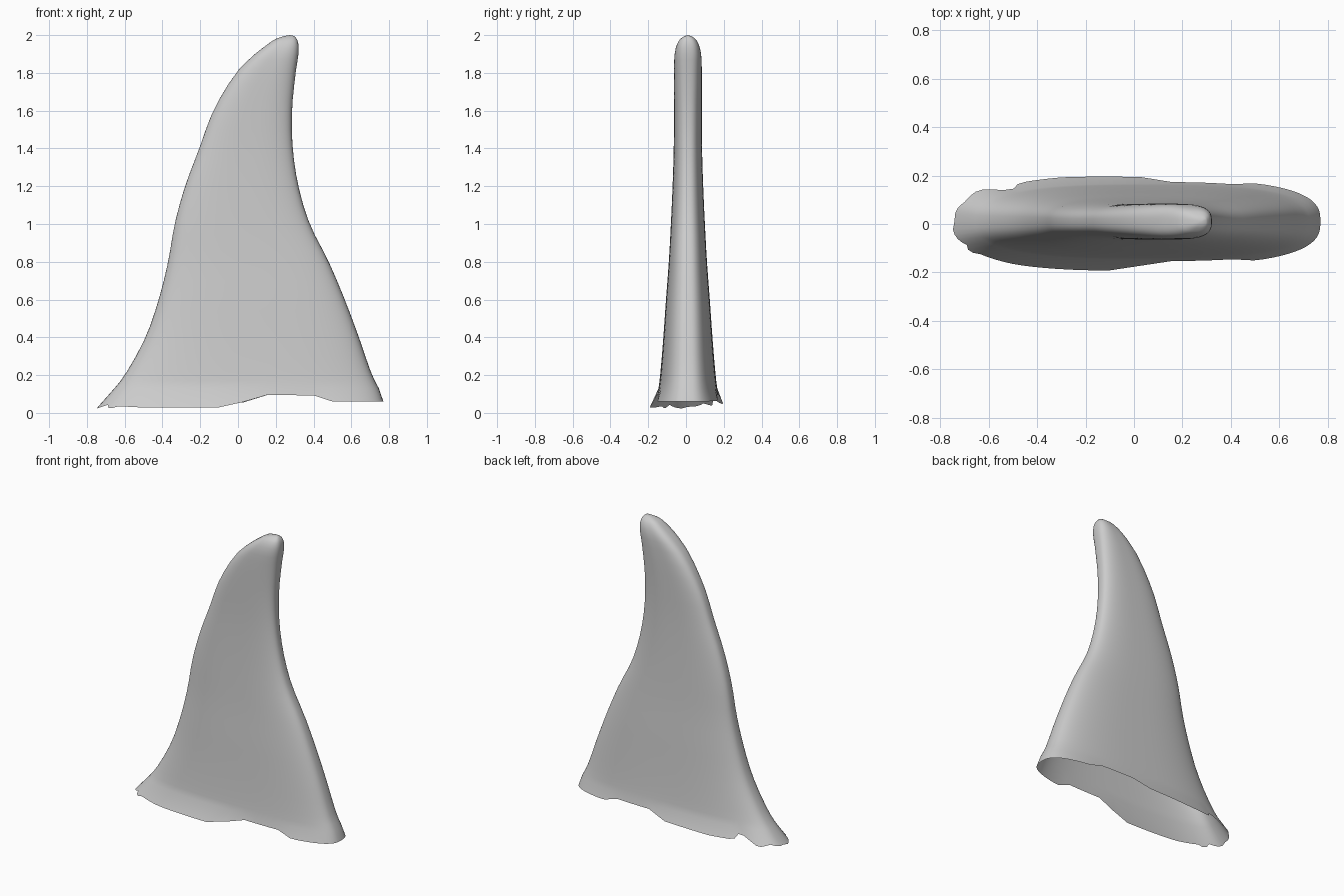
import bpy, bmesh, math

if "Cube" in bpy.data.objects:
    bpy.data.objects.remove(bpy.data.objects["Cube"])

# Fin sections: z, leading edge x, trailing edge x, half thickness
SECTIONS = [
    (0.00, -0.77, 0.785, 0.225), (0.05, -0.725, 0.772, 0.187), (0.10, -0.68, 0.76, 0.162),
    (0.20, -0.60, 0.71, 0.147), (0.40, -0.49, 0.64, 0.13), (0.60, -0.42, 0.565, 0.116),
    (0.80, -0.37, 0.48, 0.101), (1.00, -0.335, 0.38, 0.09), (1.20, -0.28, 0.32, 0.081),
    (1.40, -0.205, 0.29, 0.075), (1.60, -0.13, 0.286, 0.074), (1.80, -0.01, 0.305, 0.074),
    (1.90, 0.09, 0.32, 0.07), (1.95, 0.155, 0.32, 0.058), (1.98, 0.20, 0.311, 0.040),
    (1.995, 0.245, 0.298, 0.018)]
# Torn lower rim: x, z on each side
RIM_FRONT = [(-0.77, 0.0), (-0.68, 0.045), (-0.66, 0.02), (-0.62, 0.035), (-0.48, 0.028),
             (-0.08, 0.028), (0.04, 0.062), (0.05, 0.097), (0.40, 0.092), (0.50, 0.06), (0.78, 0.06)]
RIM_BACK = [(-0.77, 0.0), (-0.70, 0.05), (-0.63, 0.035), (-0.54, 0.10), (-0.48, 0.055),
            (-0.30, 0.047), (0.05, 0.055), (0.12, 0.095), (0.40, 0.095), (0.50, 0.065), (0.78, 0.06)]
SEG, CENTRE_Y, POWER = 80, 0.01, 2.8


def lerp_table(table, v):
    for (a, p), (b, q) in zip(table, table[1:]):
        if v <= b:
            return p + (q - p) * max(0, (v - a) / (b - a))
    return table[-1][1]


def section(z):
    """Smooth (Hermite) interpolation of the section table."""
    n = len(SECTIONS)
    i = max(k for k in range(n - 1) if SECTIONS[k][0] <= z)
    p, q = SECTIONS[i], SECTIONS[i + 1]
    o, r = SECTIONS[max(i - 1, 0)], SECTIONS[min(i + 2, n - 1)]
    h = q[0] - p[0]
    t = (z - p[0]) / h
    out = []
    for c in (1, 2, 3):
        m0 = (q[c] - o[c]) / (q[0] - o[0]) * h
        m1 = (r[c] - p[c]) / (r[0] - p[0]) * h
        out.append((2*t**3 - 3*t*t + 1) * p[c] + (t**3 - 2*t*t + t) * m0
                   + (3*t*t - 2*t**3) * q[c] + (t**3 - t*t) * m1)
    return out


def point(angle, z):
    x0, x1, half = section(z)
    c, s = math.cos(angle), math.sin(angle)
    e = 2 / POWER
    x = (x0 + x1) / 2 + (x1 - x0) / 2 * math.copysign(abs(c) ** e, c)
    return x, CENTRE_Y + half * math.copysign(abs(s) ** e, s), z


bm = bmesh.new()
angles = [2 * math.pi * k / SEG for k in range(SEG)]

# Torn rim ring, then regular rings up to the tip
rim = []
for a in angles:
    table = RIM_BACK if math.sin(a) > 0 else RIM_FRONT
    rim.append(bm.verts.new(point(a, lerp_table(table, point(a, 0.05)[0]))))
rings = [rim]
levels = [0.13, 0.17] + [0.22 + 0.08 * k for k in range(21)] + [1.87, 1.90, 1.93, 1.95, 1.967, 1.98, 1.99, 1.995]
for z in levels:
    rings.append([bm.verts.new(point(a, z)) for a in angles])
for lo, hi in zip(rings, rings[1:]):
    for k in range(SEG):
        j = (k + 1) % SEG
        bm.faces.new((lo[k], lo[j], hi[j], hi[k]))

# Rounded tip; the underside stays open
tip = bm.verts.new((0.275, CENTRE_Y, 2.0))
for k in range(SEG):
    bm.faces.new((rings[-1][k], rings[-1][(k + 1) % SEG], tip))

mesh = bpy.data.meshes.new("fin")
bm.to_mesh(mesh)
bm.free()
fin = bpy.data.objects.new("fin", mesh)
bpy.context.collection.objects.link(fin)
bpy.context.view_layer.objects.active = fin
fin.select_set(True)
bpy.ops.object.shade_smooth_by_angle(angle=math.radians(40))
